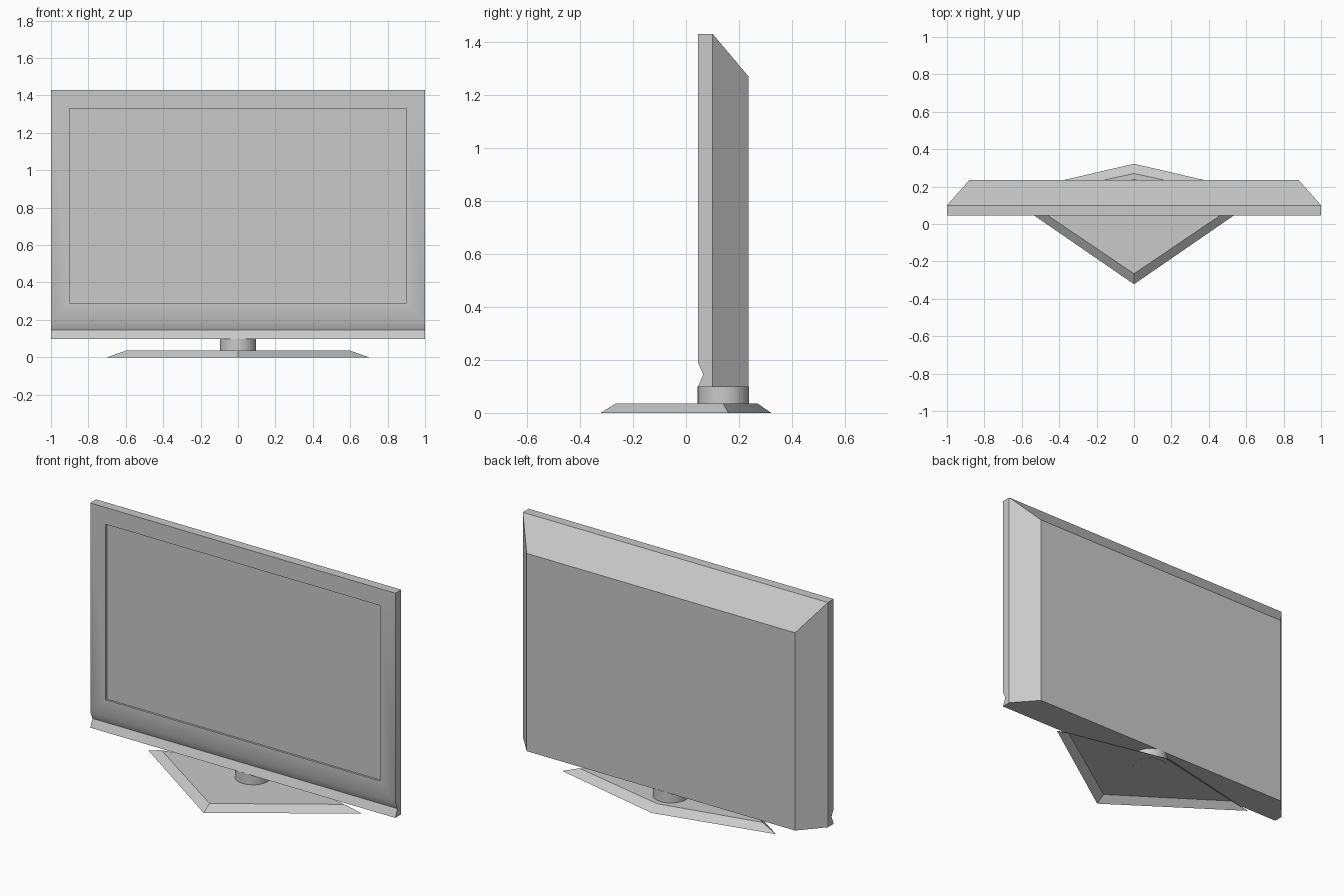
import bpy
import bmesh

cube = bpy.data.objects.get("Cube")
if cube:
    bpy.data.objects.remove(cube, do_unlink=True)

GREY = (0.588, 0.588, 0.588, 1)
grey = bpy.data.materials.new("plain grey")
grey.use_nodes = True
grey.diffuse_color = GREY
grey.node_tree.nodes["Principled BSDF"].inputs["Base Color"].default_value = GREY


def finish(bm, name):
    """Turn a bmesh into a named, shaded object."""
    bmesh.ops.recalc_face_normals(bm, faces=bm.faces[:])
    mesh = bpy.data.meshes.new(name)
    bm.to_mesh(mesh)
    bm.free()
    mesh.materials.append(grey)
    obj = bpy.data.objects.new(name, mesh)
    bpy.context.collection.objects.link(obj)
    bpy.ops.object.select_all(action="DESELECT")
    obj.select_set(True)
    bpy.context.view_layer.objects.active = obj
    bpy.ops.object.shade_smooth_by_angle(angle=0.52)
    return obj


def ring(bm, face, move):
    """Add a ring of faces around a face, then place its inner corners."""
    bmesh.ops.inset_region(bm, faces=[face], thickness=0.01)
    for v in face.verts:
        v.co = move(v.co)


# Television housing: side profile with a grooved lower lip, swept across x
MIDDLE = 0.7
bm = bmesh.new()
profile = [(0.045, 1.43), (0.045, 0.19), (0.065, 0.145),
           (0.045, 0.098), (0.10, 0.098), (0.10, 1.43)]
side = bm.faces.new([bm.verts.new((-1, y, z)) for y, z in profile])
swept = bmesh.ops.extrude_face_region(bm, geom=[side], use_keep_orig=True)
new_verts = [g for g in swept["geom"] if isinstance(g, bmesh.types.BMVert)]
bmesh.ops.translate(bm, verts=new_verts, vec=(2, 0, 0))
bmesh.ops.recalc_face_normals(bm, faces=bm.faces[:])
bm.normal_update()
front = min(bm.faces, key=lambda f: (round(f.normal.y, 2), -f.calc_area()))
back = max(bm.faces, key=lambda f: f.normal.y)


def sign(x):
    return 1 if x > 0 else -1


# Tapered back shell
ring(bm, back, lambda c: (0.88 * sign(c.x), 0.235, 1.27 if c.z > MIDDLE else 0.098))

# Recessed screen inside the bezel
for depth in (0.045, 0.057):
    ring(bm, front, lambda c: (0.90 * sign(c.x), depth, 1.33 if c.z > MIDDLE else 0.29))
finish(bm, "television_housing")

# Round neck
bm = bmesh.new()
bmesh.ops.create_cone(bm, cap_ends=True, segments=32, radius1=0.097,
                      radius2=0.097, depth=0.066)
bmesh.ops.translate(bm, verts=bm.verts[:], vec=(0, 0.141, 0.067))
finish(bm, "neck")

# Kite-shaped foot: open underneath, with sloped edges
bm = bmesh.new()


def kite(half_width, side_y, front_y, back_y, z):
    corners = [(0, front_y), (half_width, side_y), (0, back_y), (-half_width, side_y)]
    return [bm.verts.new((x, y, z)) for x, y in corners]


lower = kite(0.70, 0.16, -0.322, 0.322, 0)
upper = kite(0.60, 0.14, -0.266, 0.27, 0.035)
bm.faces.new(upper)
for i in range(4):
    j = (i + 1) % 4
    bm.faces.new([lower[i], lower[j], upper[j], upper[i]])
finish(bm, "foot")
